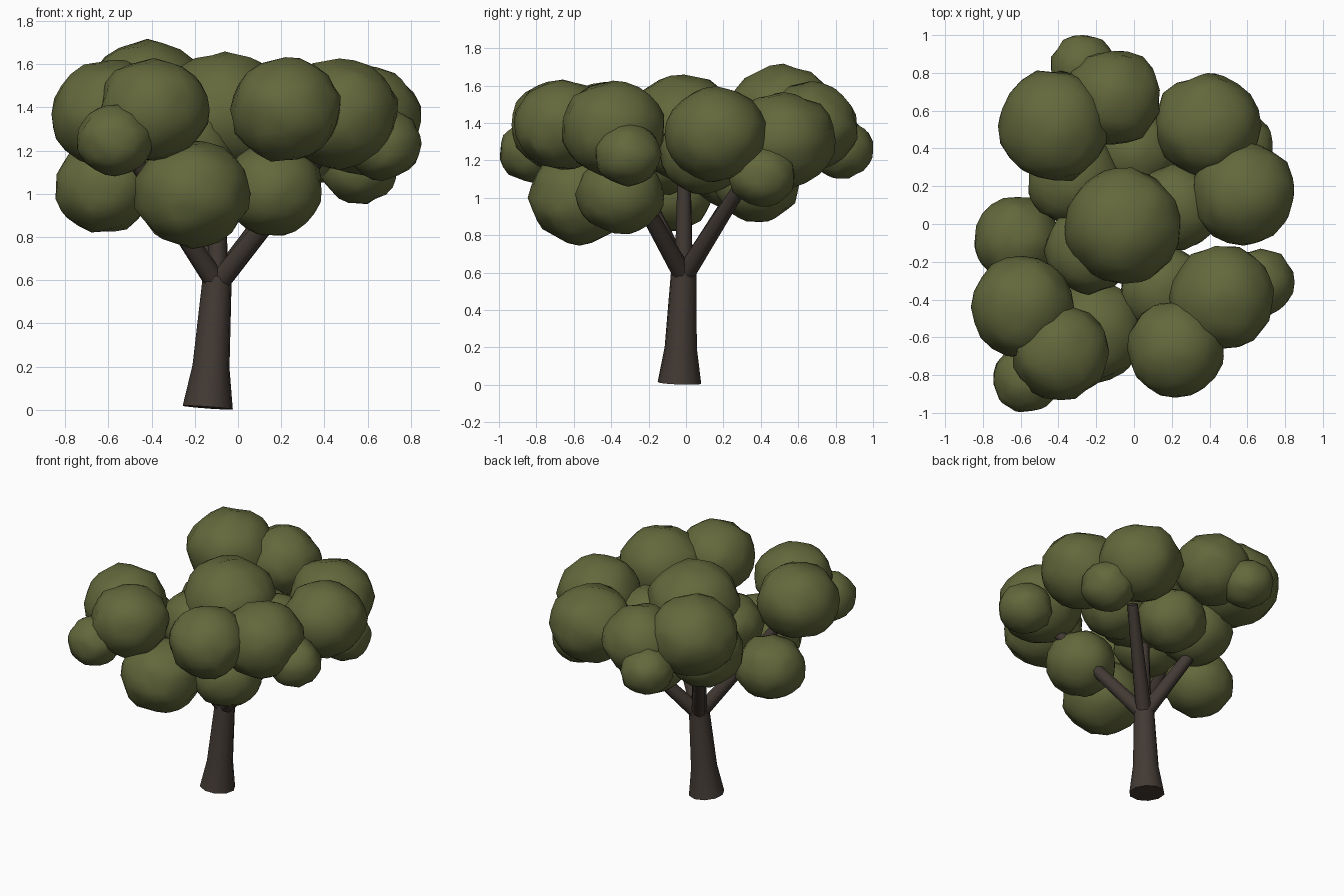
import bpy, bmesh, math, random
from mathutils import Vector, noise

if "Cube" in bpy.data.objects:
    bpy.data.objects.remove(bpy.data.objects["Cube"])

random.seed(4)


def material(name, rgb):
    m = bpy.data.materials.new(name)
    m.diffuse_color = (*rgb, 1)
    m.use_nodes = True
    m.node_tree.nodes["Principled BSDF"].inputs["Base Color"].default_value = m.diffuse_color
    return m


leaf = material("leaf_green", (0.125, 0.14, 0.045))
bark = material("bark_brown", (0.055, 0.042, 0.034))


def finish(bm, name, mat):
    me = bpy.data.meshes.new(name)
    bm.to_mesh(me)
    bm.free()
    me.materials.append(mat)
    ob = bpy.data.objects.new(name, me)
    bpy.context.collection.objects.link(ob)
    bpy.ops.object.select_all(action='DESELECT')
    bpy.context.view_layer.objects.active = ob
    ob.select_set(True)
    bpy.ops.object.shade_smooth_by_angle(angle=math.radians(50))
    return ob


def limb(name, points, sides=10):
    """Tapered tube through (x, y, z, radius) points."""
    bm = bmesh.new()
    path = [Vector(p[:3]) for p in points]
    q = (path[-1] - path[0]).to_track_quat('Z', 'Y')
    rings = []
    for c, p in zip(path, points):
        rings.append([bm.verts.new(c + q @ Vector((p[3] * math.cos(a), p[3] * math.sin(a), 0)))
                      for a in (2 * math.pi * i / sides for i in range(sides))])
    for a, b in zip(rings, rings[1:]):
        for i in range(sides):
            j = (i + 1) % sides
            bm.faces.new((a[i], a[j], b[j], b[i]))
    bm.faces.new(rings[0][::-1])
    bm.faces.new(rings[-1])
    return finish(bm, name, bark)


def clump(name, x, y, z, r):
    """Lumpy, slightly flattened leaf ball."""
    bm = bmesh.new()
    bmesh.ops.create_icosphere(bm, subdivisions=3, radius=1)
    seed = Vector([random.uniform(0, 50) for _ in range(3)])
    for v in bm.verts:
        n = v.co.normalized()
        k = r * (0.99 + 0.05 * noise.noise(n * 2.2 + seed) + 0.05 * noise.noise(n * 4 - seed)
                 + random.uniform(-0.022, 0.022))
        v.co = Vector((x + n.x * k, y + n.y * k, z + n.z * k * 0.92))
    return finish(bm, name, leaf)


# Trunk with flared foot
limb("trunk", [(-0.14, -0.035, 0.01, 0.118), (-0.125, -0.028, 0.2, 0.087),
               (-0.096, -0.012, 0.615, 0.068)])

# Branches fan out from the trunk top into the crown
for i, tip in enumerate([(0.29, 0.33, 1.12), (-0.40, 0.40, 1.25), (0.45, -0.39, 1.26),
                         (-0.52, -0.32, 1.22), (-0.09, -0.01, 1.2)]):
    limb(f"branch_{i + 1}", [(-0.096, -0.012, 0.58, 0.052), (*tip, 0.035)], 8)

# Leaf clumps: x, y, z, radius
clumps = [
    (-0.39, -0.68, 1.39, 0.26), (-0.57, -0.82, 1.25, 0.18), (-0.21, -0.57, 1.00, 0.27),
    (0.22, -0.66, 1.39, 0.26), (0.47, -0.39, 1.37, 0.28), (0.67, -0.31, 1.23, 0.18),
    (0.58, 0.16, 1.34, 0.275), (0.56, 0.41, 1.12, 0.18), (0.39, 0.52, 1.31, 0.28),
    (-0.42, 0.52, 1.44, 0.295), (-0.11, 0.67, 1.38, 0.255), (-0.27, 0.83, 1.26, 0.175),
    (-0.06, -0.01, 1.37, 0.31), (-0.62, -0.08, 1.03, 0.23), (-0.59, -0.44, 1.37, 0.275),
    (0.16, -0.35, 1.02, 0.235), (-0.32, 0.24, 1.18, 0.25), (0.00, 0.38, 1.08, 0.23),
    (0.23, 0.09, 1.23, 0.23), (-0.24, -0.14, 1.22, 0.23),
]
for i, c in enumerate(clumps):
    clump(f"leaf_clump_{i + 1}", *c)
